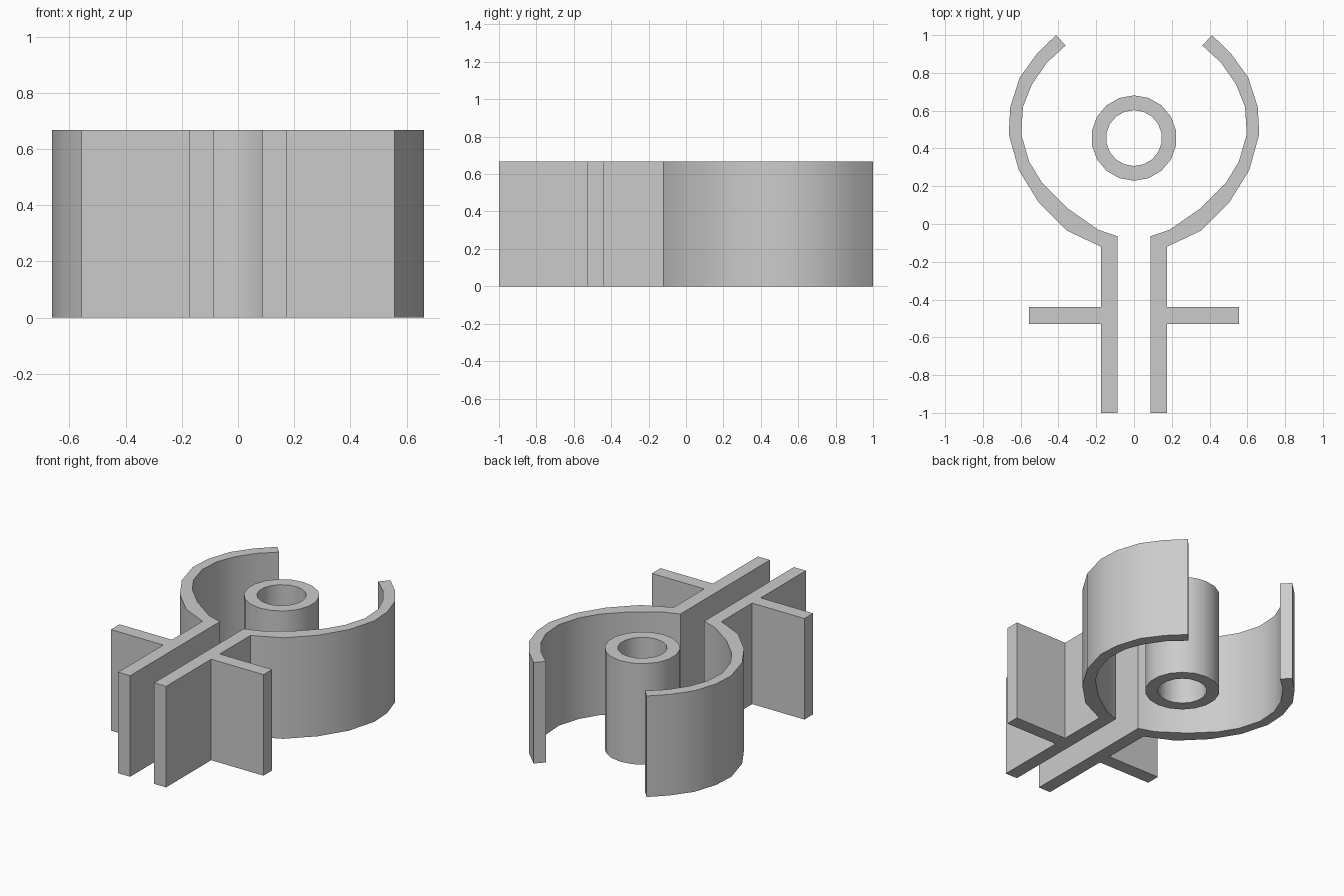
import bpy, bmesh, math

cube = bpy.data.objects.get("Cube")
if cube:
    bpy.data.objects.remove(cube, do_unlink=True)

HEIGHT = 0.667

grey = bpy.data.materials.new("plain grey")
grey.use_nodes = True
COLOUR = (0.6, 0.6, 0.6, 1)
grey.diffuse_color = COLOUR
grey.node_tree.nodes["Principled BSDF"].inputs["Base Color"].default_value = COLOUR


def finish(name, bm):
    bmesh.ops.recalc_face_normals(bm, faces=bm.faces)
    mesh = bpy.data.meshes.new(name)
    bm.to_mesh(mesh)
    bm.free()
    mesh.materials.append(grey)
    obj = bpy.data.objects.new(name, mesh)
    bpy.context.collection.objects.link(obj)
    bpy.ops.object.select_all(action='DESELECT')
    bpy.context.view_layer.objects.active = obj
    obj.select_set(True)
    bpy.ops.object.shade_smooth_by_angle(angle=math.radians(32))
    return obj


def extrude_outline(name, outline, side):
    """Raise a flat outline to full height, mirrored by side."""
    bm = bmesh.new()
    face = bm.faces.new([bm.verts.new((x * side, y, 0)) for x, y in outline])
    raised = bmesh.ops.extrude_face_region(bm, geom=[face])
    top = [v for v in raised["geom"] if isinstance(v, bmesh.types.BMVert)]
    bmesh.ops.translate(bm, verts=top, vec=(0, 0, HEIGHT))
    return finish(name, bm)


# Curved jaw, straight stem and side fin share one outline
stem_in, stem_out = 0.0875, 0.175
fin = [(stem_out, -0.53), (0.557, -0.53), (0.557, -0.44), (stem_out, -0.44)]
jaw_outer = [(stem_out, -0.12), (0.355, -0.035), (0.505, 0.115), (0.61, 0.285),
             (0.663, 0.475), (0.655, 0.62), (0.605, 0.775), (0.515, 0.9), (0.413, 1)]
jaw_inner = [(0.362, 0.945), (0.46, 0.855), (0.54, 0.74), (0.588, 0.62),
             (0.597, 0.475), (0.555, 0.33), (0.485, 0.215), (0.355, 0.085),
             (0.19, -0.03), (stem_in, -0.065)]
outline = [(stem_in, -1), (stem_out, -1)] + fin + jaw_outer + jaw_inner
for name, side in (("left_clip_half", 1), ("right_clip_half", -1)):
    extrude_outline(name, outline, side)

# Hollow centre post
bm = bmesh.new()
SIDES = 18
loops = []
for radius, z in ((0.226, 0), (0.226, HEIGHT), (0.148, HEIGHT), (0.148, 0)):
    loops.append([])
    for i in range(SIDES):
        a = math.tau * (i + 0.5) / SIDES
        loops[-1].append(bm.verts.new((radius * math.cos(a), 0.455 + radius * math.sin(a), z)))
for k in range(len(loops)):
    low, high = loops[k], loops[(k + 1) % len(loops)]
    for i in range(SIDES):
        j = (i + 1) % SIDES
        bm.faces.new((low[i], low[j], high[j], high[i]))
finish("centre_post", bm)
